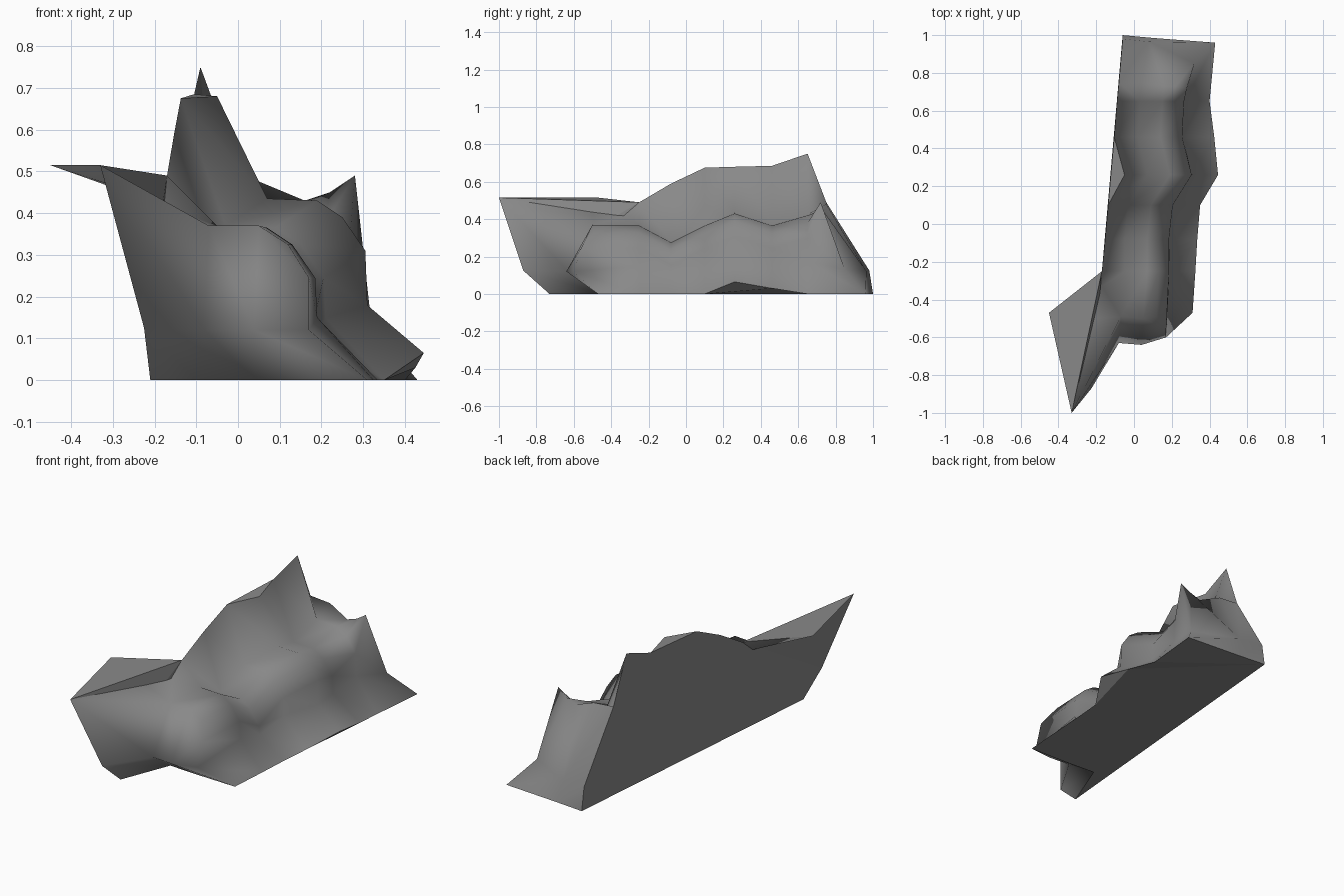
import bpy
import bmesh

# Remove the default object
default_cube = bpy.data.objects.get("Cube")
if default_cube:
    bpy.data.objects.remove(default_cube, do_unlink=True)

# Single stone colour
stone = bpy.data.materials.new("stone_grey")
stone.use_nodes = True
stone_colour = (.25, .25, .25, 1)
stone.diffuse_color = stone_colour
stone.node_tree.nodes["Principled BSDF"].inputs["Base Color"].default_value = stone_colour

bm = bmesh.new()


def vert(x, y, z):
    return bm.verts.new((x, y, z))


def face(*corners):
    return bm.faces.new(corners)


def cross_section(y, ridge, shoulder, ground):
    """Row from the ridge on the flat wall, over the ledge, down to the ground."""
    sx, sz = shoulder
    return [
        vert(ridge[0], y, ridge[1]),
        vert(sx - .18, y, sz + .045),
        vert(sx - .06, y, sz + .04),
        vert(sx, y, sz),
        vert(sx + .055, y, sz - .08),
        vert(sx + .06, y, sz * .46),
        vert(ground[0], y, ground[1]),
    ]


# Body of the ledge: y, ridge (x, z), shoulder (x, z), ground edge (x, z)
stations = [
    (-.25, (-.17, .49), (.13, .325), (.325, 0)),
    (-.08, (-.153, .59), (.13, .235), (.335, 0)),
    (.10, (-.137, .675), (.15, .325), (.35, 0)),
    (.26, (-.05, .68), (.25, .39), (.445, .065)),
    (.46, (-.105, .685), (.20, .325), (.425, .03)),
    (.65, (-.09, .75), (.21, .38), (.40, 0)),
]
rows = [cross_section(*station) for station in stations]

# Front row of the ledge, shared with the front bulge
front_row = [
    vert(-.07, -.49, .37),
    vert(.05, -.50, .37),
    vert(.12, -.49, .325),
    vert(.17, -.56, .245),
    vert(.17, -.60, .12),
    vert(.31, -.47, 0),
]

# Back row, with the second pointed peak
back_row = [
    vert(-.08, .75, .49),
    vert(.04, .75, .48),
    vert(.16, .73, .43),
    vert(.22, .73, .45),
    vert(.28, .72, .49),
    vert(.32, .85, .13),
    vert(.43, .96, 0),
]
rows.append(back_row)


def bridge(first, second):
    for i in range(len(first) - 1):
        face(first[i], first[i + 1], second[i + 1], second[i])


for near_row, far_row in zip(rows, rows[1:]):
    bridge(near_row, far_row)
bridge(front_row, rows[0][1:])

# Front bulge
top_left, top_right, shoulder, side_high, side_low, ground_front = front_row
bulge_left = vert(-.08, -.63, .12)
bulge_right = vert(.04, -.64, .12)
foot_left = vert(-.10, -.45, 0)
foot_right = vert(.04, -.46, 0)
face(top_left, top_right, bulge_right, bulge_left)
face(top_right, shoulder, side_high, bulge_right)
face(side_high, side_low, bulge_right)
face(bulge_left, bulge_right, foot_right, foot_left)
face(bulge_right, side_low, ground_front, foot_right)

# Horn at the front of the wall
tip = vert(-.33, -1, .515)
horn_low = vert(-.225, -.87, .125)
horn_foot = vert(-.21, -.73, 0)
face(tip, top_left, bulge_left, horn_low)
face(horn_low, bulge_left, foot_left, horn_foot)

# Hollow between the horn and the ledge, with a thin flap over the wall
flap = vert(-.45, -.47, .515)
hollow_front = vert(-.21, -.50, .437)
hollow_back = vert(-.17, -.33, .415)
ridge_start, ledge_start = rows[0][:2]
face(tip, hollow_front, top_left)
face(hollow_front, hollow_back, top_left)
face(hollow_back, ledge_start, top_left)
face(hollow_back, ridge_start, ledge_start)
face(flap, ridge_start, hollow_back)
face(flap, hollow_back, hollow_front)
face(flap, hollow_front, tip)

# Back slope
wall_low = vert(-.06, .98, .125)
wall_foot = vert(-.06, 1, 0)
slope_low = vert(.08, .965, .12)
slope_foot = vert(.10, .985, 0)
face(back_row[0], back_row[1], slope_low, wall_low)
face(back_row[1], back_row[2], slope_low)
face(back_row[2], back_row[3], slope_low)
face(back_row[3], back_row[4], back_row[5], slope_low)
face(slope_low, back_row[5], back_row[6], slope_foot)
face(wall_low, slope_low, slope_foot, wall_foot)

# Flat wall on the model's right; one ridge point is set back behind a small cap
ridge = [row[0] for row in rows]
set_back = ridge.pop(3)
flat_faces = [
    face(horn_foot, horn_low, tip, *ridge, wall_low, wall_foot),
    face(ridge[2], set_back, ridge[3]),
    face(tip, flap, ridge_start),
]

# Flat underside
ground_edge = [row[-1] for row in rows]
flat_faces.append(face(horn_foot, foot_left, foot_right, ground_front,
                       *ground_edge, slope_foot, wall_foot))

# Smooth stone with sharp rims round the flat sides
bmesh.ops.recalc_face_normals(bm, faces=bm.faces[:])
for stone_face in bm.faces:
    stone_face.smooth = stone_face not in flat_faces
for flat_face in flat_faces:
    for edge in flat_face.edges:
        edge.smooth = False
bmesh.ops.triangulate(bm, faces=flat_faces)

mesh = bpy.data.meshes.new("rock_ledge")
bm.to_mesh(mesh)
bm.free()
mesh.materials.append(stone)
rock = bpy.data.objects.new("rock_ledge", mesh)
bpy.context.collection.objects.link(rock)
